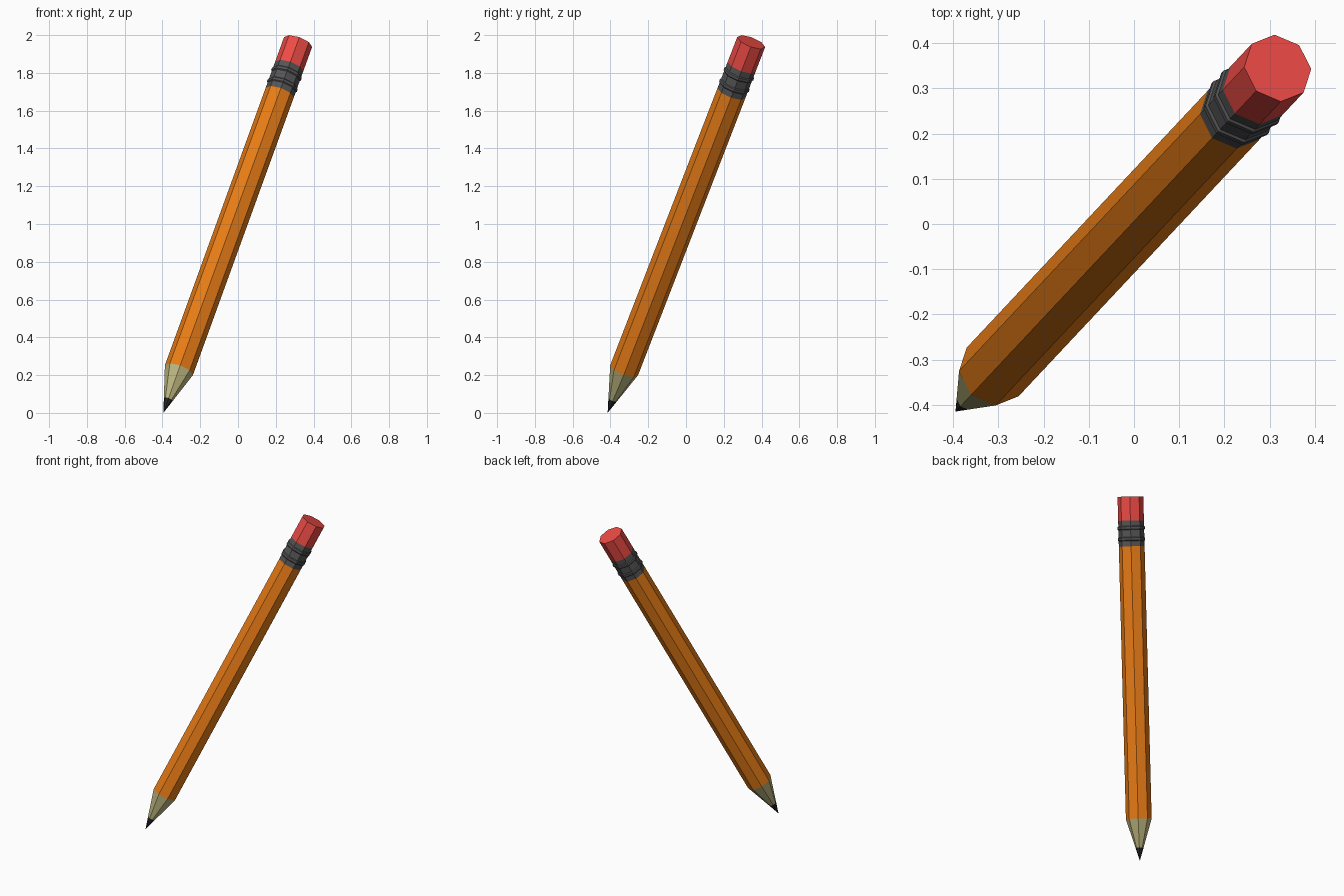
import bpy, bmesh, math
from mathutils import Vector, Matrix

if "Cube" in bpy.data.objects:
    bpy.data.objects.remove(bpy.data.objects["Cube"])

SIDES = 8
R = 0.0787
TIP = Vector((-0.395, -0.415, 0.0))
END = Vector((0.318, 0.345, 1.963))
L = (END - TIP).length

# Local frame: z runs along the pencil from tip to eraser
axis = (END - TIP).normalized()
side = Vector((0, 0, 1)).cross(axis).normalized()
up = axis.cross(side)
FRAME = Matrix.Translation(TIP) @ Matrix((side, up, axis)).transposed().to_4x4()


def material(name, rgb):
    m = bpy.data.materials.new(name)
    m.diffuse_color = (*rgb, 1)
    m.use_nodes = True
    m.node_tree.nodes["Principled BSDF"].inputs["Base Color"].default_value = m.diffuse_color
    return m


def lathe(name, profile, mat, cap_end=False):
    """Eight-sided flat-shaded tube through (distance, radius) points."""
    bm = bmesh.new()
    rings = []
    for d, r in profile:
        if r == 0:
            rings.append([bm.verts.new((0, 0, d))] * SIDES)
        else:
            rings.append([bm.verts.new((r * math.cos(a), r * math.sin(a), d))
                          for a in (2 * math.pi * i / SIDES for i in range(SIDES))])
    for lo, hi in zip(rings, rings[1:]):
        for i in range(SIDES):
            j = (i + 1) % SIDES
            bm.faces.new(list(dict.fromkeys((lo[i], lo[j], hi[j], hi[i]))))
    if cap_end:
        bm.faces.new(rings[-1])
    me = bpy.data.meshes.new(name)
    bm.to_mesh(me)
    bm.free()
    me.materials.append(mat)
    ob = bpy.data.objects.new(name, me)
    ob.matrix_world = FRAME
    bpy.context.collection.objects.link(ob)
    return ob


LEAD, CONE, BODY, BAND = 0.08, 0.256, 1.918, 2.076

# Sharpened end
lathe("lead_tip", [(0, 0), (LEAD, R * LEAD / CONE)], material("graphite", (0.02, 0.02, 0.022)))
lathe("wood_cone", [(LEAD, R * LEAD / CONE), (CONE, R)], material("bare_wood", (0.52, 0.48, 0.22)))

# Painted shaft
lathe("shaft", [(CONE, R), (BODY, R)], material("orange_paint", (0.8, 0.2, 0.008)))

# Metal band with two raised ridges
band = [(BODY, R)]
for c in (1.963, 2.031):
    band += [(c - 0.012, R), (c - 0.007, R + 0.005), (c + 0.007, R + 0.005), (c + 0.012, R)]
band.append((BAND, R))
lathe("metal_band", band, material("dark_metal", (0.09, 0.09, 0.09)))

# Eraser
lathe("eraser", [(BAND, R), (L, R)], material("red_rubber", (0.85, 0.07, 0.06)), cap_end=True)
